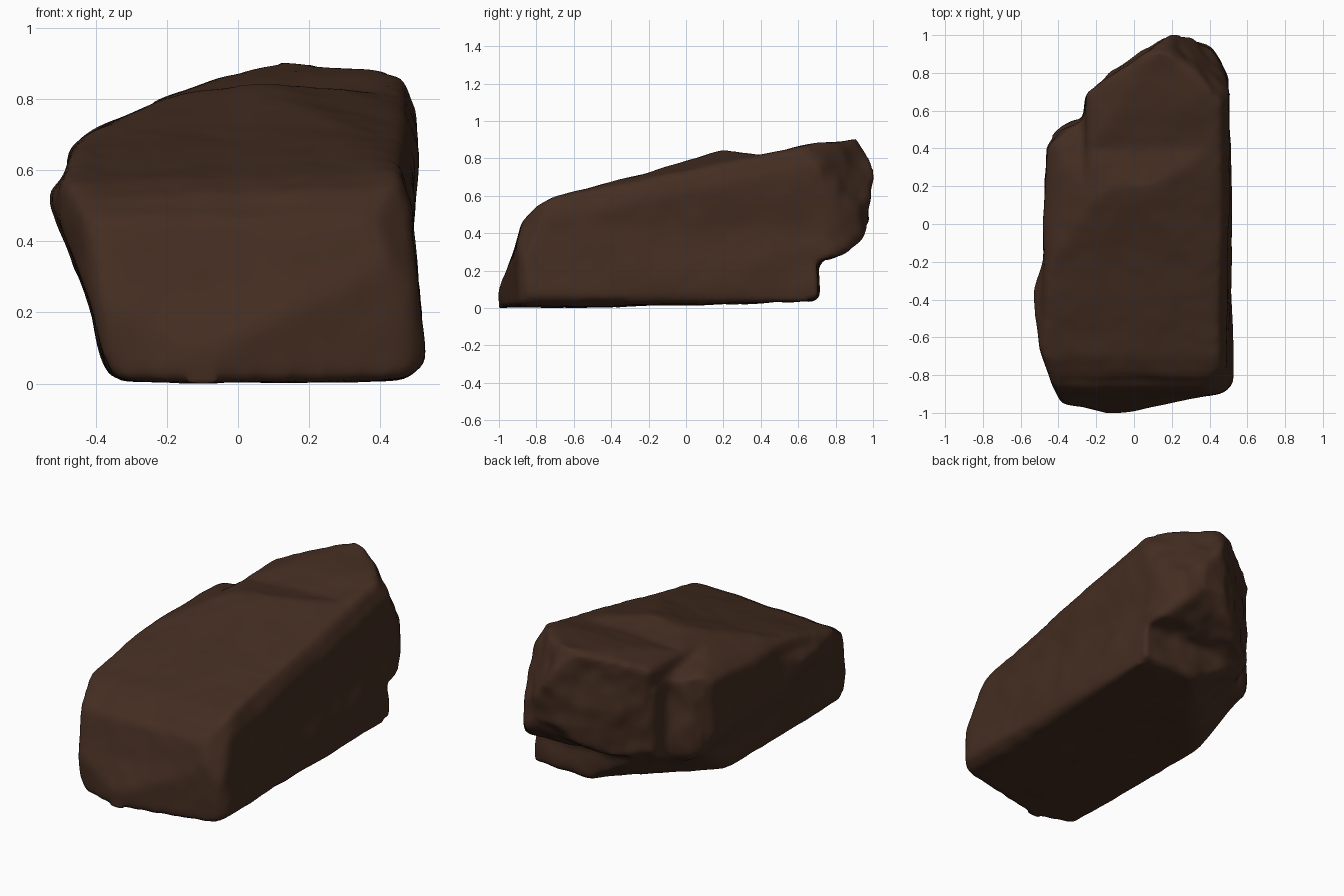
import bpy, bmesh
from mathutils import Vector, noise

cube = bpy.data.objects.get("Cube")
if cube:
    bpy.data.objects.remove(cube)

# Dark brown stone
stone = bpy.data.materials.new("dark_brown_stone")
stone.use_nodes = True
colour = (0.057, 0.026, 0.015, 1)
stone.diffuse_color = colour
bsdf = stone.node_tree.nodes["Principled BSDF"]
bsdf.inputs["Base Color"].default_value = colour
bsdf.inputs["Roughness"].default_value = 0.9


def prism(name, outline, place, near, far, planes=()):
    """Extrude an outline between two depths, then chip it along planes (normal, offset)."""
    bm = bmesh.new()
    ends = [[bm.verts.new(place(a, b, d)) for a, b in outline] for d in (near, far)]
    for end in ends:
        bm.faces.new(end)
    n = len(outline)
    for i in range(n):
        j = (i + 1) % n
        bm.faces.new((ends[0][i], ends[0][j], ends[1][j], ends[1][i]))
    bmesh.ops.triangulate(bm, faces=bm.faces[:])
    for normal, offset in planes:
        normal = Vector(normal)
        cut = bmesh.ops.bisect_plane(
            bm, geom=bm.verts[:] + bm.edges[:] + bm.faces[:], dist=1e-5,
            plane_co=normal * offset / normal.length_squared, plane_no=normal,
            clear_outer=True)
        rim = [e for e in cut["geom_cut"] if isinstance(e, bmesh.types.BMEdge)]
        bmesh.ops.holes_fill(bm, edges=rim, sides=0)
    bmesh.ops.recalc_face_normals(bm, faces=bm.faces)
    mesh = bpy.data.meshes.new(name)
    bm.to_mesh(mesh)
    bm.free()
    obj = bpy.data.objects.new(name, mesh)
    bpy.context.collection.objects.link(obj)
    return obj


# Outlines of the boulder along each axis
side = [(-1, 0), (-1, .11), (-.93, .27), (-.87, .47), (-.8, .56), (-.7, .61), (-.3, .71),
        (.2, .865), (.4, .83), (.6, .875), (.9, .92), (.97, .86), (1.02, .73), (.98, .64),
        (.98, .46), (.93, .36), (.82, .28), (.7, .25), (.7, .05), (.64, .04), (.1, .02)]
front = [(-.35, 0), (-.39, .10), (-.41, .21), (-.535, .53), (-.48, .58), (-.475, .66),
         (-.41, .71), (-.25, .79), (-.08, .85), (.15, .92), (.42, .89), (.48, .87),
         (.51, .82), (.49, .43), (.53, .06), (.47, .015), (.25, 0)]
plan = [(-.38, -.95), (-.1, -1.01), (.2, -.95), (.48, -.89), (.53, -.84), (.5, .77),
        (.4, .93), (.22, 1.02), (.1, .95), (-.26, .69), (-.27, .55), (-.38, .50),
        (-.46, .41), (-.485, -.2), (-.535, -.38), (-.50, -.66), (-.43, -.87)]
step = [(.08, .80), (.36, .73), (.8, .64), (.8, 1.1), (.08, 1.1)]

# Broken facets: high back corner, top right slope, right shoulder,
# front right edge, low back corner
facets = [((1, 1, .62), 1.67), ((.18, -.2, 1), .82), ((1, -.08, .35), .72),
          ((1, -1, .5), 1.5), ((-1, 1, -1.6), .47)]


def side_place(y, z, x):
    # the upper surface leans down toward negative x
    return (x, y, z - (.05 if x < 0 and z > .5 else 0))


boulder = prism("boulder", side, side_place, -.6, .6, facets)
cutters = [
    (prism("front_cutter", front, lambda a, b, d: (a, d, b), -1.2, 1.2), 'INTERSECT'),
    (prism("plan_cutter", plan, lambda a, b, d: (a, b, d), -.2, 1.2), 'INTERSECT'),
    (prism("step_cutter", step, lambda a, b, d: (d, a, b), -.7, -.255), 'DIFFERENCE')]
for cutter, operation in cutters:
    cutter.hide_render = True
    mod = boulder.modifiers.new("carve", 'BOOLEAN')
    mod.operation, mod.solver, mod.object = operation, 'EXACT', cutter

# Even mesh with worn edges
remesh = boulder.modifiers.new("remesh", 'REMESH')
remesh.mode, remesh.voxel_size = 'VOXEL', .02
worn = boulder.modifiers.new("worn_edges", 'SMOOTH')
worn.factor, worn.iterations = .5, 8

bpy.context.view_layer.update()
graph = bpy.context.evaluated_depsgraph_get()
mesh = bpy.data.meshes.new_from_object(boulder.evaluated_get(graph))
boulder.modifiers.clear()
boulder.data = mesh
for cutter, operation in cutters:
    bpy.data.objects.remove(cutter)

# Weathered lumps, strongest on the broken back
bm = bmesh.new()
bm.from_mesh(mesh)
bm.normal_update()
moves = []
for v in bm.verts:
    p = v.co
    rough = .028 if p.y > .45 and v.normal.y > .2 else .01
    lump = noise.noise(p * 4) * rough + noise.noise(p * 11 + Vector((3, 1, 7))) * rough * .4
    moves.append(v.normal * lump)
for v, move in zip(bm.verts, moves):
    v.co += move
for _ in range(2):
    bmesh.ops.smooth_vert(bm, verts=bm.verts, factor=.4,
                          use_axis_x=True, use_axis_y=True, use_axis_z=True)

# Rest the stone on the ground
ground = min(v.co.z for v in bm.verts)
bmesh.ops.translate(bm, verts=bm.verts, vec=(0, 0, -ground))
bm.to_mesh(mesh)
bm.free()

mesh.materials.clear()
mesh.materials.append(stone)
for poly in mesh.polygons:
    poly.use_smooth = True
    poly.material_index = 0
